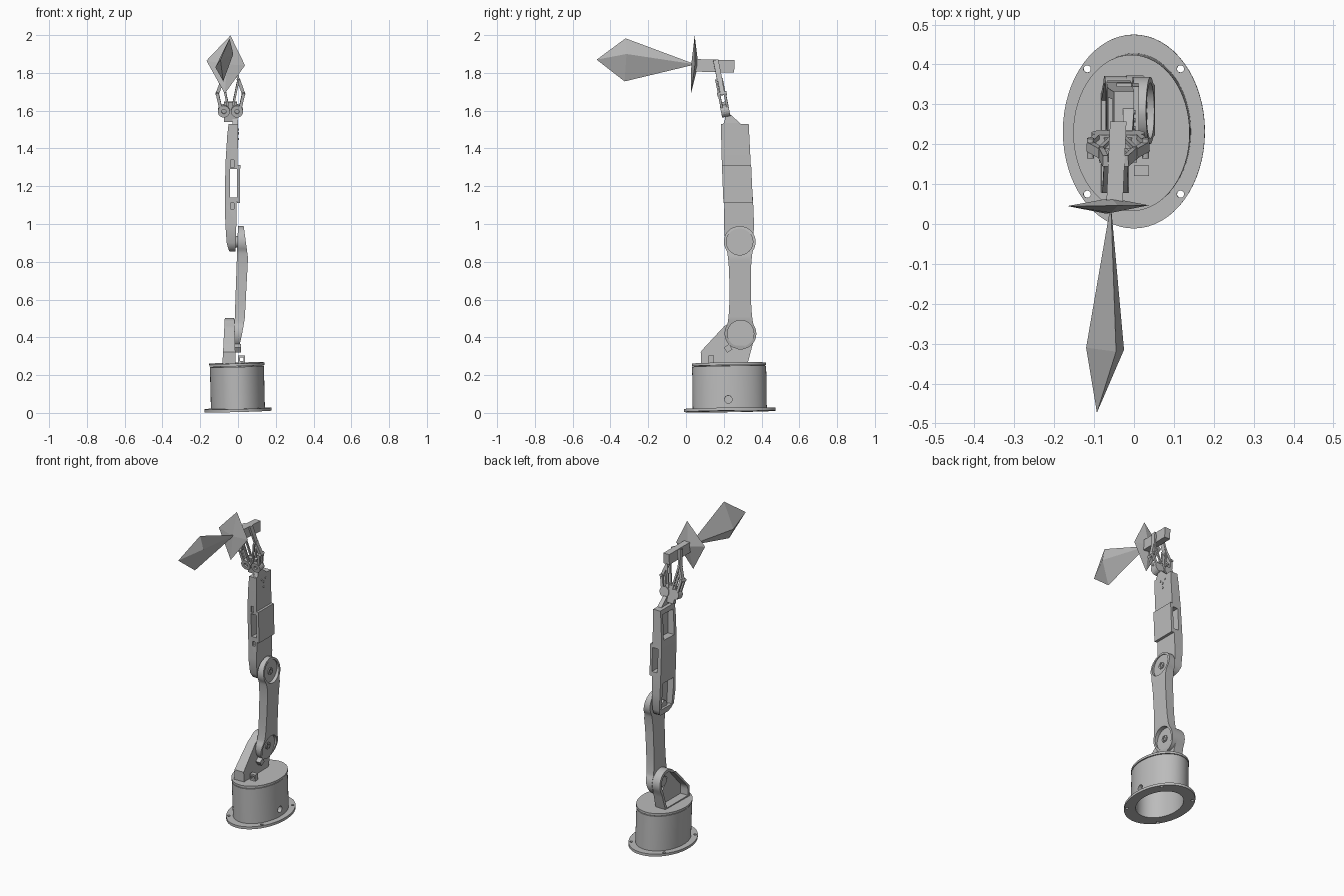
import bpy, bmesh, math
from mathutils import Matrix, Vector

old = bpy.data.objects.get("Cube")
if old:
    bpy.data.objects.remove(old, do_unlink=True)

GREY = bpy.data.materials.new("plain grey")
GREY.use_nodes = True
GREY.diffuse_color = (0.5, 0.5, 0.5, 1)
for node in GREY.node_tree.nodes:
    if node.type == 'BSDF_PRINCIPLED':
        node.inputs["Base Color"].default_value = GREY.diffuse_color


# ---- helpers ----
def finish(name, bm):
    bmesh.ops.recalc_face_normals(bm, faces=bm.faces)
    mesh = bpy.data.meshes.new(name)
    bm.to_mesh(mesh)
    bm.free()
    ob = bpy.data.objects.new(name, mesh)
    bpy.context.collection.objects.link(ob)
    mesh.materials.append(GREY)
    return ob


def activate(ob):
    bpy.ops.object.select_all(action='DESELECT')
    ob.select_set(True)
    bpy.context.view_layer.objects.active = ob


def cut(ob, *cutters):
    for c in cutters:
        c.hide_render = True
        mod = ob.modifiers.new("cut", 'BOOLEAN')
        mod.operation = 'DIFFERENCE'
        mod.solver = 'EXACT'
        mod.object = c
        activate(ob)
        bpy.ops.object.modifier_apply(modifier=mod.name)
        bpy.data.objects.remove(c, do_unlink=True)


def smooth(ob):
    activate(ob)
    bpy.ops.object.shade_smooth_by_angle(angle=math.radians(35))


def box(name, x, y, z, pitch=0):
    """Box from three (low, high) ranges, pitched about its centre."""
    bm = bmesh.new()
    mid = Vector([sum(r) / 2 for r in (x, y, z)])
    size = [r[1] - r[0] for r in (x, y, z)] + [1]
    m = Matrix.Translation(mid) @ Matrix.Rotation(pitch, 4, 'X') @ Matrix.Diagonal(size)
    bmesh.ops.create_cube(bm, size=1, matrix=m)
    return finish(name, bm)


def rod(name, a, b, r, sides=32, squash=1):
    """Cylinder between two points; squash stretches it sideways."""
    a, b = Vector(a), Vector(b)
    bm = bmesh.new()
    m = (Matrix.Translation((a + b) / 2)
         @ (b - a).to_track_quat('Z', 'Y').to_matrix().to_4x4()
         @ Matrix.Diagonal((1, squash, 1, 1)))
    bmesh.ops.create_cone(bm, cap_ends=True, segments=sides, radius1=r, radius2=r,
                          depth=(b - a).length, matrix=m)
    return finish(name, bm)


def bar(name, a, b, width, thick):
    """Flat bar between two points, thin along y."""
    a, b = Vector(a), Vector(b)
    d = (b - a).normalized()
    side = d.cross(Vector((0, 1, 0))).normalized()
    m = Matrix((side, d.cross(side), d)).transposed().to_4x4()
    bm = bmesh.new()
    bmesh.ops.create_cube(bm, size=1, matrix=Matrix.Translation((a + b) / 2) @ m
                          @ Matrix.Diagonal((width, thick, (b - a).length + width * 0.5, 1)))
    return finish(name, bm)


def loft(name, rows):
    """Stack of rectangles: (z, y0, y1, x0, x1)."""
    bm = bmesh.new()
    rings = [[bm.verts.new(p) for p in ((x0, y0, z), (x1, y0, z), (x1, y1, z), (x0, y1, z))]
             for z, y0, y1, x0, x1 in rows]
    for lo, hi in zip(rings, rings[1:]):
        for i in range(4):
            j = (i + 1) % 4
            bm.faces.new((lo[i], lo[j], hi[j], hi[i]))
    bm.faces.new(rings[0])
    bm.faces.new(rings[-1])
    return finish(name, bm)


def spindle(name, ring, tip_a, tip_b):
    """Two pyramids sharing one diamond ring."""
    bm = bmesh.new()
    vs = [bm.verts.new(p) for p in ring]
    tips = [bm.verts.new(tip_a), bm.verts.new(tip_b)]
    for i in range(4):
        for t in tips:
            bm.faces.new((vs[i], vs[(i + 1) % 4], t))
    return finish(name, bm)


def lerp(table, z):
    for (z0, v0), (z1, v1) in zip(table, table[1:]):
        if z <= z1:
            return v0 + (v1 - v0) * (z - z0) / (z1 - z0)
    return table[-1][1]


# ---- base: oval flange, hollow drum and turntable ----
CY = 0.232


def oval(name, rx, ry, z0, z1):
    return rod(name, (0, CY, z0), (0, CY, z1), rx, 64, ry / rx)


flange = oval("base_flange", 0.178, 0.243, 0, 0.016)
cut(flange, oval("c", 0.12, 0.163, -0.1, 0.1),
    *[rod("c", (sx * 0.117, CY + sy * 0.157, -0.1), (sx * 0.117, CY + sy * 0.157, 0.1), 0.009, 16)
      for sx in (-1, 1) for sy in (-1, 1)])
drum = oval("base_drum", 0.143, 0.196, 0.012, 0.238)
cut(drum, oval("c", 0.12, 0.163, -0.1, 0.222),
    rod("c", (0.05, 0.225, 0.06), (0.3, 0.225, 0.06), 0.02, 20))
turntable = oval("turntable", 0.146, 0.196, 0.242, 0.256)
spindle_post = oval("turntable_post", 0.09, 0.12, 0.22, 0.25)
tilt = (Matrix.Translation((0, CY, 0.008)) @ Matrix.Rotation(-0.025, 4, 'Y')
        @ Matrix.Rotation(0.015, 4, 'X') @ Matrix.Translation((0, -CY, 0)))
for ob in (flange, drum, turntable, spindle_post):
    ob.data.transform(tilt)
    smooth(ob)

# ---- small fittings on the turntable ----
cut(box("cable_clip", (0.0, 0.038), (0.12, 0.147), (0.25, 0.303)),
    box("c", (0.01, 0.028), (0, 0.3), (0.275, 0.292)))
box("joint_stop", (-0.02, 0.016), (0.207, 0.24), (0.325, 0.358), 0.6)

# ---- shoulder bracket with open pocket ----
SY, SZ, EY, EZ, R = 0.289, 0.42, 0.284, 0.906, 0.084


def bracket_rows(inset, x0=None, x1=None):
    r, rows = 0.082 - inset, []
    for i in range(17):
        z = 0.25 + inset + (SZ + r - 0.25 - inset) * math.sin(i / 16 * math.pi / 2)
        h = math.sqrt(max(r * r - (z - SZ) ** 2, 0.00002))
        front = lerp([(0.2, 0.08), (0.325, 0.078), (0.48, 0.222), (0.6, 0.24)], z) + inset
        back = SY + h if z > 0.37 else lerp([(0.2, 0.31), (0.37, 0.355)], z) - inset
        front = max(front, SY - h) if z > 0.46 else front
        rows.append((z, front, back,
                     lerp([(0.25, -0.083), (0.5, -0.07)], z) if x0 is None else x0,
                     lerp([(0.25, -0.012), (0.5, -0.02)], z) if x1 is None else x1))
    return rows


bracket = loft("shoulder_bracket", bracket_rows(0))
cut(bracket, loft("c", bracket_rows(0.018, -0.2, -0.03)),
    box("c", (-0.2, 0.1), (0.25, 0.32), (0.37, 0.45), 0.6))
smooth(bracket)

# ---- lower arm link: two round ends and a waist ----
LEFT = [(0.33, -0.022), (0.42, -0.02), (0.99, 0.0)]
RIGHT = [(0.33, 0.002), (0.42, 0.022), (0.5, 0.036), (0.82, 0.053), (0.99, 0.03)]
rows = []
for i in range(61):
    z = SZ - R + (EZ - SZ + 2 * R) * i / 60
    ends = [math.sqrt(max(R * R - (z - c) ** 2, 0.0001)) for c in (SZ, EZ)]
    t = abs(z - (SZ + EZ) / 2) / ((EZ - SZ) / 2)
    waist = 0.057 + 0.022 * t ** 3 if t < 1 else 0
    mid = SY + (EY - SY) * i / 60
    h = max(*ends, waist)
    rows.append((z, mid - h, mid + h, lerp(LEFT, z), lerp(RIGHT, z)))
link = loft("lower_arm", rows)
joints = ((SY, SZ, 0.008), (EY, EZ, 0.028))
for y, z, floor in joints:
    cut(link, rod("c", (floor, y, z), (0.2, y, z), 0.07, 40))
smooth(link)
for y, z, floor in joints:
    horn = rod("joint_horn", (floor - 0.01, y, z), (floor + 0.006, y, z), 0.022, 20)
    cut(horn, box("c", (floor, 0.2), (y - 0.005, y + 0.005), (z - 0.03, z + 0.03)),
        rod("c", (floor, y, z), (0.2, y, z), 0.011, 16))
    smooth(rod("joint_axle", (-0.045, y, z), (floor, y, z), 0.03, 24))

# ---- forearm with pockets and through window ----
forearm = loft("forearm", [
    (0.855, 0.25, 0.32, -0.045, -0.012), (0.87, 0.225, 0.343, -0.052, -0.012),
    (0.9, 0.208, 0.356, -0.06, -0.011), (1.0, 0.2, 0.36, -0.067, -0.009),
    (1.1, 0.203, 0.356, -0.069, -0.007), (1.31, 0.19, 0.343, -0.067, -0.003),
    (1.47, 0.186, 0.335, -0.057, 0), (1.53, 0.185, 0.332, -0.05, 0)])
cut(forearm,
    box("c", (-0.2, -0.025), (0.225, 0.335), (0.9, 1.07), 0.03),
    box("c", (-0.2, -0.02), (0.21, 0.315), (1.34, 1.5), 0.03),
    box("c", (-0.043, 0.1), (0, 0.5), (1.14, 1.29)),
    box("c", (-0.04, -0.022), (0.1, 0.22), (1.08, 1.11)),
    box("c", (-0.04, -0.022), (0.1, 0.2), (1.3, 1.34)))
smooth(forearm)
loft("forearm_sleeve", [(1.112, 0.198, 0.354, -0.006, 0.011),
                        (1.312, 0.19, 0.345, -0.004, 0.012)])
for y, z in ((0.26, 1.48), (0.24, 1.5), (0.28, 1.5), (0.26, 1.45)):
    rod("forearm_screw", (-0.005, y, z), (0.004, y, z), 0.006, 10)

# ---- wrist and gripper, leaning forward ----
loft("wrist", [(1.52, 0.19, 0.3, -0.028, 0), (1.535, 0.2, 0.285, -0.028, 0),
               (1.58, 0.215, 0.235, -0.028, -0.004)])


def lean(x, z, off=0):
    return (x, 0.217 - 0.2 * (z - 1.57) + off, z + 0.2 * off)


GX = -0.04
bar("gripper_palm", lean(GX, 1.56), lean(GX, 1.63), 0.07, 0.024)
for s in (-1, 1):
    gear = rod("gripper_gear", lean(GX + s * 0.035, 1.6, -0.026),
               lean(GX + s * 0.035, 1.6, 0.018), 0.032, 18)
    cut(gear, rod("c", lean(GX + s * 0.035, 1.6, -0.1), lean(GX + s * 0.035, 1.6, -0.015), 0.012, 12))
    elbow, wrist = (GX + s * 0.069, 1.69), (GX + s * 0.042, 1.765)
    for off in (-0.018, 0.012):
        bar("finger_outer_link", lean(GX + s * 0.052, 1.615, off), lean(*elbow, off), 0.016, 0.012)
        bar("finger_inner_link", lean(GX + s * 0.014, 1.63, off), lean(*wrist, off), 0.011, 0.01)
    bar("finger_middle", lean(*elbow), lean(*wrist), 0.018, 0.024)
    bar("finger_tip", lean(*wrist), lean(GX - 0.006 + s * 0.026, 1.865), 0.013, 0.028)
    rod("finger_pin", lean(*elbow, -0.028), lean(*elbow, 0.022), 0.009, 12)

# ---- held sword: grip, guard and blade ----
grip = box("sword_grip", (-0.069, -0.028), (0.05, 0.256), (1.804, 1.87), -0.03)
grip.data.transform(Matrix.Translation((0.009, 0, 0)) @ Matrix.Shear('XZ', 4, (0, 0)))
for v in grip.data.vertices:
    v.co.x += (v.co.y - 0.256) * 0.045
spindle("sword_guard", [(-0.04, 0.046, 1.998), (0.037, 0.047, 1.84),
                        (-0.07, 0.026, 1.69), (-0.167, 0.045, 1.865)],
        (-0.058, 0.028, 1.845), (-0.058, 0.065, 1.845))
spindle("sword_blade", [(-0.045, -0.32, 1.983), (-0.025, -0.315, 1.9),
                        (-0.078, -0.325, 1.755), (-0.12, -0.31, 1.83)],
        (-0.093, -0.473, 1.87), (-0.058, 0.05, 1.845))
